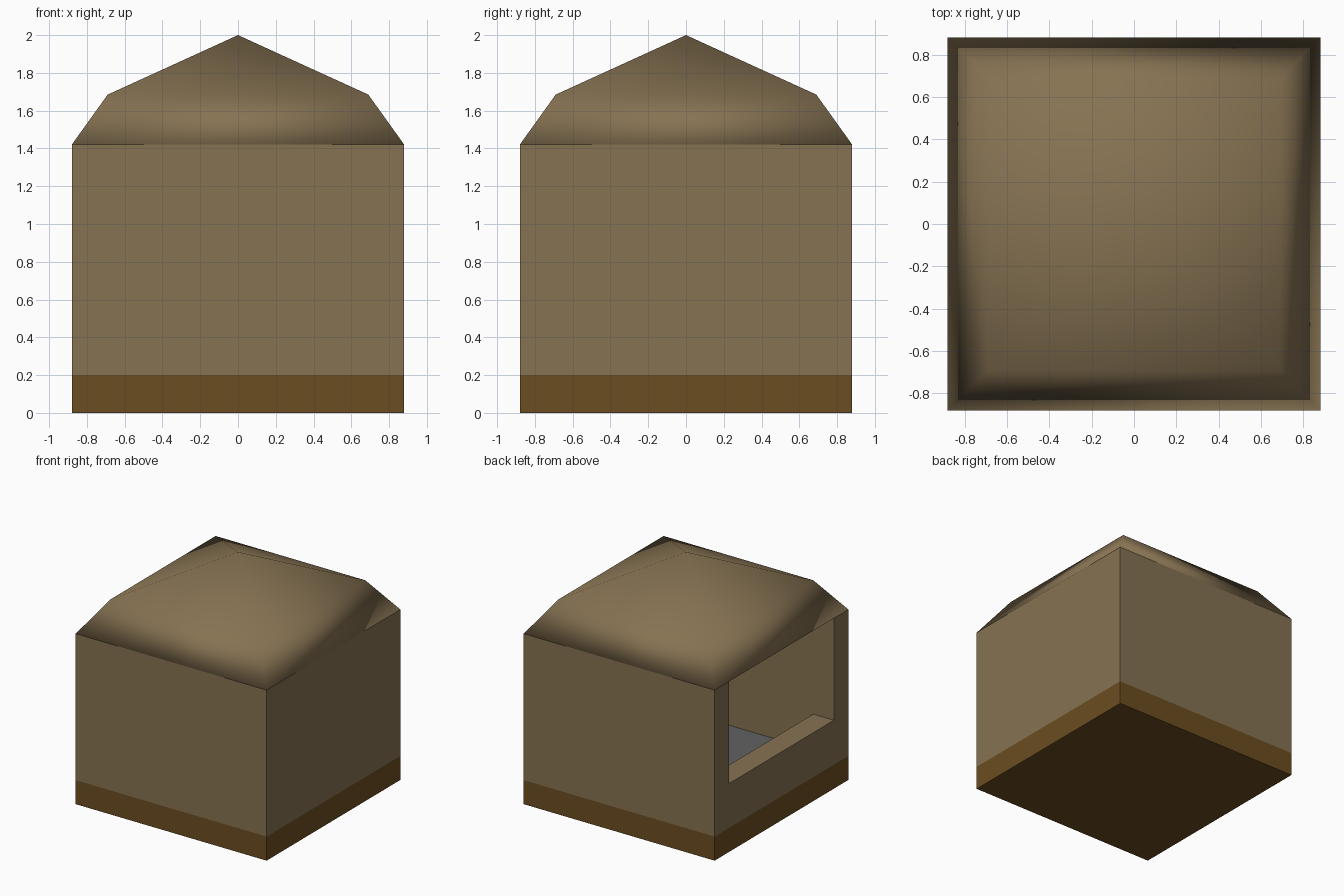
import bpy, bmesh

if "Cube" in bpy.data.objects:
    bpy.data.objects.remove(bpy.data.objects["Cube"])

OUT, INN = 0.88, 0.69            # outer wall half width, inner half width
BASE, SILL, TOP = 0.20, 0.57, 1.42


def material(name, rgb):
    m = bpy.data.materials.new(name)
    m.diffuse_color = (*rgb, 1)
    m.use_nodes = True
    m.node_tree.nodes["Principled BSDF"].inputs["Base Color"].default_value = m.diffuse_color
    return m


def finish(name, bm, mat):
    bmesh.ops.recalc_face_normals(bm, faces=bm.faces)
    me = bpy.data.meshes.new(name)
    bm.to_mesh(me)
    bm.free()
    me.materials.append(mat)
    ob = bpy.data.objects.new(name, me)
    bpy.context.collection.objects.link(ob)
    return ob


def prism(name, outline, z0, z1, mat):
    bm = bmesh.new()
    face = bm.faces.new([bm.verts.new((x, y, z0)) for x, y in outline])
    new = bmesh.ops.extrude_face_region(bm, geom=[face], use_keep_orig=True)["geom"]
    up = [g for g in new if isinstance(g, bmesh.types.BMVert)]
    bmesh.ops.translate(bm, verts=up, vec=(0, 0, z1 - z0))
    return finish(name, bm, mat)


def rect(x0, x1, y0, y1):
    return [(x0, y0), (x1, y0), (x1, y1), (x0, y1)]


tan = material("tan_wall", (0.24, 0.17, 0.085))
brown = material("brown_base", (0.15, 0.075, 0.015))
grey = material("dark_grey_floor", (0.12, 0.12, 0.125))

# Solid base and interior floor
prism("base", rect(-OUT, OUT, -OUT, OUT), 0, BASE, brown)
prism("floor", rect(-INN, INN, -INN, INN), BASE, 0.27, grey)

# U-shaped wall, open on the left, with a low wall below the opening
prism("walls", [(-OUT, -OUT), (OUT, -OUT), (OUT, OUT), (-OUT, OUT),
                (-OUT, INN), (INN, INN), (INN, -INN), (-OUT, -INN)], BASE, TOP, tan)
prism("window_sill_wall", rect(-OUT, -INN, -INN, INN), BASE, SILL, tan)

# Roof: steep skirt up to a knee, then a shallow pyramid, smooth shaded
bm = bmesh.new()
eave, knee = [[bm.verts.new((x, y, z)) for x, y in rect(-r, r, -r, r)]
              for r, z in ((OUT, TOP), (INN, 1.685))]
apex = bm.verts.new((0, 0, 2))
bm.faces.new(eave[::-1])
for i in range(4):
    j = (i + 1) % 4
    bm.faces.new((eave[i], eave[j], knee[j], knee[i]))
    bm.faces.new((knee[i], knee[j], apex))
for f in bm.faces:
    f.smooth = True
finish("roof", bm, tan)
